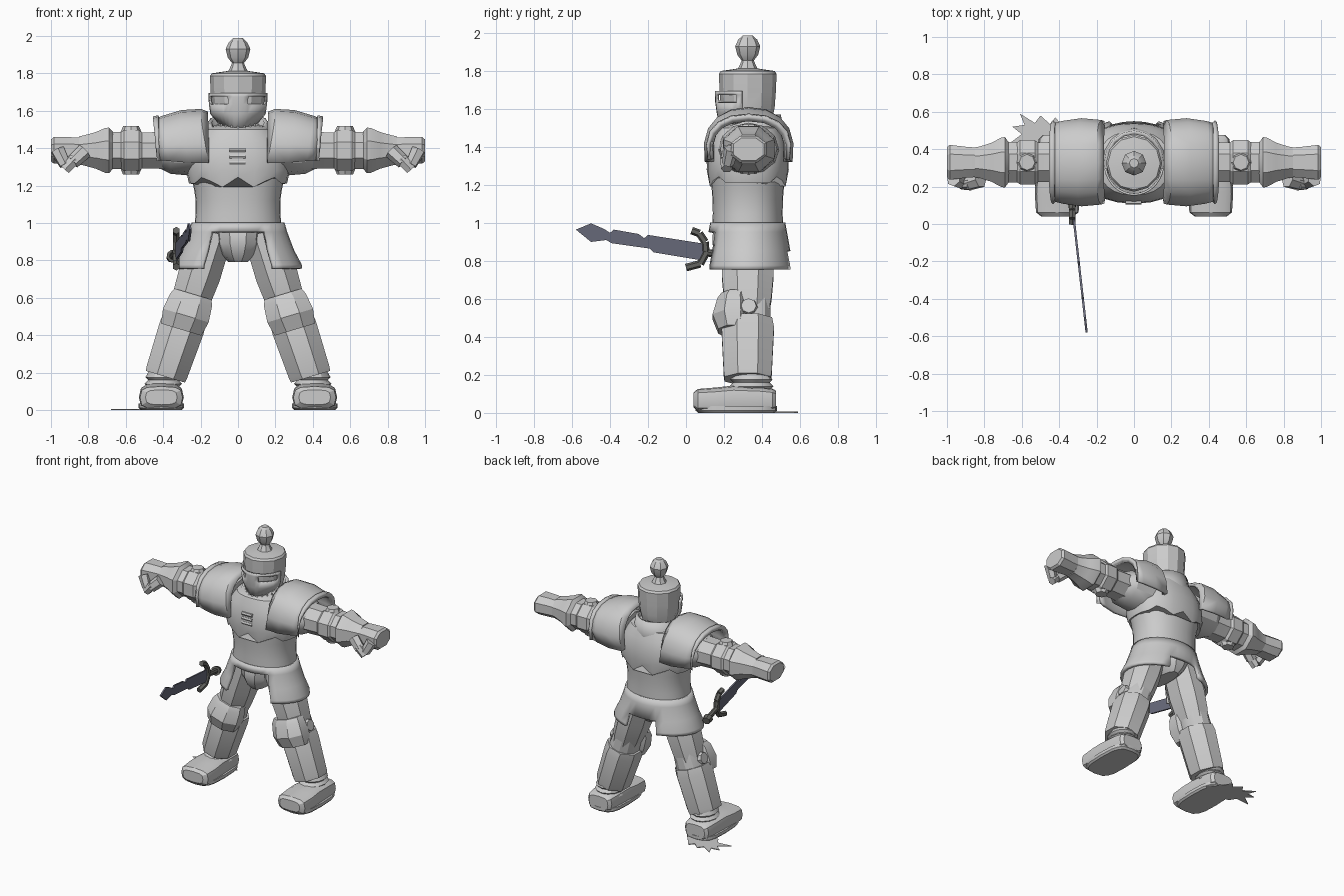
import bpy, bmesh, math
from mathutils import Vector

old = bpy.data.objects.get("Cube")
if old:
    bpy.data.objects.remove(old, do_unlink=True)


def material(name, rgb):
    m = bpy.data.materials.new(name)
    m.use_nodes = True
    m.diffuse_color = (*rgb, 1)
    m.node_tree.nodes["Principled BSDF"].inputs["Base Color"].default_value = (*rgb, 1)
    return m


PLATE = material("plate grey", (0.6, 0.6, 0.6))
BLADE = material("blade blue grey", (0.14, 0.145, 0.2))
HILT = material("hilt dark grey", (0.13, 0.13, 0.12))
CY = 0.325  # depth of the body's middle


def finish(name, bm, mat, mirror=False, thick=0):
    bmesh.ops.recalc_face_normals(bm, faces=bm.faces)
    me = bpy.data.meshes.new(name)
    bm.to_mesh(me)
    bm.free()
    me.materials.append(mat)
    ob = bpy.data.objects.new(name, me)
    bpy.context.collection.objects.link(ob)
    bpy.ops.object.select_all(action='DESELECT')
    ob.select_set(True)
    bpy.context.view_layer.objects.active = ob
    bpy.ops.object.shade_smooth_by_angle(angle=math.radians(28))
    if thick:
        s = ob.modifiers.new("thickness", 'SOLIDIFY')
        s.thickness, s.offset = thick, 0
    if mirror:
        ob.modifiers.new("mirror", 'MIRROR')
    return ob


def loft(name, rings, axis='z', n=12, power=1.0, half=False, arc=None, tweak=None,
         cut=None, cap=True, mirror=False, thick=0, mat=PLATE):
    """Skin rings (x, y, z, radius_u, radius_v) set across the given axis."""
    u, v = {'z': ((1, 0, 0), (0, 1, 0)), 'x': ((0, 1, 0), (0, 0, 1)),
            'y': ((1, 0, 0), (0, 0, 1))}[axis]
    u, v = Vector(u), Vector(v)
    grow = 1 / math.cos(math.pi / n) if half else 1
    if arc:
        angles = [math.radians(arc[0] + (arc[1] - arc[0]) * i / n) for i in range(n + 1)]
    else:
        angles = [2 * math.pi * (i + (0.5 if half else 0)) / n for i in range(n)]
    shape = lambda t: math.copysign(abs(t) ** power, t) if abs(t) > 1e-6 else 0
    bm = bmesh.new()
    rows = []
    for k, (x, y, z, ru, rv) in enumerate(rings):
        c, row = Vector((x, y, z)), []
        for a in angles:
            p = c + u * shape(math.cos(a)) * ru * grow + v * shape(math.sin(a)) * rv * grow
            if tweak:
                tweak(p, c, k)
            row.append(bm.verts.new(p))
        rows.append(row)
    m = len(angles)
    for r, s in zip(rows, rows[1:]):
        for i in range(m - 1 if arc else m):
            j = (i + 1) % m
            bm.faces.new((r[i], r[j], s[j], s[i]))
    if cap and not arc:
        bm.faces.new(rows[0])
        bm.faces.new(rows[-1])
    if cut:
        gone = [f for f in bm.faces if cut(f.calc_center_median())]
        bmesh.ops.delete(bm, geom=gone, context='FACES')
    return finish(name, bm, mat, mirror, thick)


def rod(name, a, b, r1, r2, n=8, mat=PLATE, mirror=False):
    a, b = Vector(a), Vector(b)
    bm = bmesh.new()
    bmesh.ops.create_cone(bm, cap_ends=True, segments=n, radius1=r1, radius2=r2, depth=(b - a).length)
    bmesh.ops.rotate(bm, verts=bm.verts, matrix=Vector((0, 0, 1)).rotation_difference(b - a).to_matrix())
    bmesh.ops.translate(bm, verts=bm.verts, vec=(a + b) / 2)
    return finish(name, bm, mat, mirror)


def sheet(name, points, offset, mat):
    """Flat outline thickened by the offset vector."""
    bm = bmesh.new()
    f = bm.faces.new([bm.verts.new(p) for p in points])
    ext = bmesh.ops.extrude_face_region(bm, geom=[f])["geom"]
    moved = [g for g in ext if isinstance(g, bmesh.types.BMVert)]
    bmesh.ops.translate(bm, verts=moved, vec=offset)
    return finish(name, bm, mat)


def body(*rings):
    return [(0, CY, z, rx, ry) for z, rx, ry in rings]


# Helmet, visor with eye slits, and crest knob
def chin(p, c, k):
    if k == 0:
        p.z += 0.65 * abs(p.x) + 0.25 * max(0, p.y - CY)


loft("helmet", body((1.47, .10, .11), (1.55, .122, .13), (1.61, .138, .142), (1.69, .146, .148),
                    (1.785, .15, .152), (1.8, .14, .142), (1.812, .06, .06)), tweak=chin)
loft("visor", body((1.47, .105, .135), (1.585, .145, .158), (1.635, .152, .165),
                   (1.675, .155, .167), (1.695, .155, .167)), arc=(190, 350), n=16, thick=.012,
     tweak=lambda p, c, k: chin(p, c, k) if k == 0 else None,
     cut=lambda c: .055 < abs(c.x) < .14 and 1.635 < c.z < 1.675)
loft("crest_knob", body((1.8, .06, .06), (1.825, .045, .045), (1.855, .032, .032), (1.885, .055, .055),
                        (1.93, .066, .066), (1.965, .05, .05), (1.988, .025, .025)), n=8)

# Collar and its row of points
loft("collar", body((1.40, .19, .185), (1.48, .165, .175), (1.57, .15, .165)), n=16, cap=False, thick=.02,
     tweak=lambda p, c, k: setattr(p, 'z', p.z - .04 * k * max(0, (CY + .1 - p.y) / .25)))
for i in range(9):
    a = math.radians(210 + 15 * i)
    x, y = math.cos(a), math.sin(a)
    rod(f"collar_point_{i}", (.15 * x, CY + .165 * y, 1.44), (.125 * x, CY + .14 * y, 1.53), .024, .004, 5)


# Breastplate with a scalloped lower edge
def scallop(p, c, k):
    if k == 0:
        p.z += .055 * math.cos(p.x * 17) ** 2 if abs(p.x) < .2 else .02


loft("breastplate", body((1.19, .262, .205), (1.28, .278, .216), (1.37, .272, .212), (1.44, .24, .195),
                         (1.5, .19, .17), (1.52, .13, .13)), n=24, power=.85, tweak=scallop)
for i, z in enumerate((1.39, 1.355, 1.32)):
    rod(f"chest_bar_{i}", (-.045, .117, z), (.04, .117, z), .013, .013, 6)

# Waist and split skirt
loft("waist", body((.97, .235, .186), (1.05, .226, .184), (1.12, .226, .185), (1.18, .235, .19),
                   (1.25, .25, .195)), n=32, power=.9)
loft("skirt", body((.755, .332, .232), (.775, .33, .231), (.85, .29, .214), (.95, .252, .196), (1.0, .238, .187)),
     n=32, cap=False, thick=.022,
     cut=lambda c: c.z < .95 and (c.y < CY and abs(c.x) < .56 * (.25 + (.95 - c.z) * .42)
                                  or c.y > CY and abs(c.x) < .12 and c.z < .85))
loft("pelvis", body((.79, .05, .13), (.83, .09, .165), (.89, .12, .185), (.96, .13, .182), (1.0, .2, .16)),
     n=12, half=True, power=.8)


# Arms
def arm(*rings, z=1.388):
    return [(x, CY + .005, z, ru, rv) for x, ru, rv in rings]


def pad_lean(p, c, k):
    p.x -= .16 * max(0, 1.54 - p.z) * (k > 0)


loft("shoulder_pad", arm((.165, .19, .2), (.2, .218, .214), (.3, .226, .208), (.4, .212, .178), (.445, .2, .16), z=1.385),
     axis='x', n=10, arc=(-14, 194), power=.85, tweak=pad_lean, thick=.022, mirror=True)
loft("shoulder_trim", arm((.422, .214, .176), (.452, .208, .17), z=1.385),
     axis='x', n=10, arc=(-14, 194), power=.85, tweak=pad_lean, thick=.03, mirror=True)
loft("shoulder_joint", arm((.2, .16, .14), (.36, .15, .125), (.41, .11, .1)), axis='x', mirror=True)
loft("upper_arm", arm((.35, .11, .1), (.5, .105, .096), (.68, .108, .1)), axis='x', n=8, half=True, mirror=True)
loft("elbow_band", arm((.505, .1, .09), (.53, .118, .11), (.61, .118, .11), (.635, .1, .09)),
     axis='x', n=8, half=True, mirror=True)
for side, s in (("upper", 1), ("lower", -1)):
    rod(f"elbow_knob_{side}", (.572, CY + .005, 1.388 + s * .08), (.572, CY + .005, 1.388 + s * .13),
        .064, .042, 8, mirror=True)
loft("gauntlet", arm((.665, .1, .095), (.69, .135, .122), (.71, .132, .12), (.76, .105, .098),
                     (.825, .084, .08), (.85, .08, .075)), axis='x', n=8, half=True, mirror=True)
loft("hand", arm((.82, .076, .066), (.9, .082, .07), (.985, .092, .07), (1.0, .08, .058)),
     axis='x', n=8, half=True, power=.85, mirror=True)
rod("thumb_base", (.82, .235, 1.385), (.885, .215, 1.325), .042, .038, 6, mirror=True)
rod("thumb_tip", (.87, .215, 1.345), (.925, .215, 1.285), .036, .03, 6, mirror=True)
rod("finger", (.965, .24, 1.39), (.925, .22, 1.31), .04, .032, 6, mirror=True)


# Legs, splayed outward
def leg(*rings):
    return [(.18 + (.8 - z) * .335, y, z, rx, ry) for z, y, rx, ry in rings]


def leg_tilt(p, c, k):
    p.z += .3 * (p.x - c.x)


def leg_part(name, *rings, n=8):
    loft(name, leg(*rings), n=n, half=True, tweak=leg_tilt, mirror=True)


leg_part("thigh", (.95, CY, .1, .13), (.72, CY, .108, .136), (.6, CY, .1, .125), (.52, CY, .09, .11))
leg_part("knee_joint", (.6, .335, .09, .11), (.5, .335, .1, .11), (.42, .325, .095, .12), n=12)
leg_part("knee_guard", (.62, .26, .098, .075), (.59, .25, .112, .085), (.505, .245, .122, .105),
         (.43, .25, .108, .08))
leg_part("shin", (.49, .328, .112, .125), (.44, .325, .116, .138), (.2, .325, .108, .126), (.178, .325, .104, .122))
rod("knee_rivet", (.34, .33, .55), (.385, .33, .565), .055, .04, mirror=True)
loft("ankle", [(.4, .345, z, r, r + .015) for z, r in ((.1, .1), (.125, .085), (.14, .1), (.16, .08),
                                                       (.175, .095), (.21, .075))], mirror=True)
loft("boot", [(.41, y, z, rx, rz) for y, z, rx, rz in
              ((.04, .068, .085, .04), (.062, .066, .114, .06), (.16, .068, .12, .066), (.25, .072, .115, .072),
               (.4, .07, .108, .066), (.455, .068, .1, .06), (.475, .066, .08, .05))],
     axis='y', n=12, power=.6, mirror=True)
loft("boot_sole", [(.41, CY - .06, z, rx, ry) for z, rx, ry in ((0, .11, .2), (.012, .121, .215), (.035, .121, .215))],
     n=16, power=.6, mirror=True)

# Sword with a chipped edge
outline = [(.1, .89), (-.2, .937), (-.22, .92), (-.25, .942), (-.38, .965), (-.4, .948), (-.43, .968),
           (-.5, .998), (-.58, .965), (-.5, .9), (-.42, .91), (-.39, .893), (-.19, .865), (-.17, .845), (.1, .8)]
sheet("sword_blade", [(-.336 + (.1 - y) * .113, y, z) for y, z in outline], (.012, 0, 0), BLADE)
guard = [(.03, .96), (.07, .945), (.1, .9), (.105, .84), (.075, .785), (.0, .765)]
for i, (a, b) in enumerate(zip(guard, guard[1:])):
    rod(f"sword_guard_{i}", (-.33, *a), (-.33, *b), .02, .02, 6, HILT)
rod("sword_handle", (-.33, .09, .848), (-.35, .24, .82), .02, .02, 8, HILT)
rod("sword_pommel", (-.348, .225, .823), (-.356, .265, .815), .035, .028, 8, HILT)

# Splash on the ground behind the right boot
splash = [(-.3, .42), (-.38, .52), (-.42, .57), (-.45, .535), (-.5, .58), (-.53, .54), (-.61, .59),
          (-.585, .53), (-.65, .52), (-.6, .48), (-.68, .42), (-.57, .43), (-.54, .38), (-.4, .36)]
sheet("ground_splash", [(x, y, 0) for x, y in splash], (0, 0, .006), PLATE)
